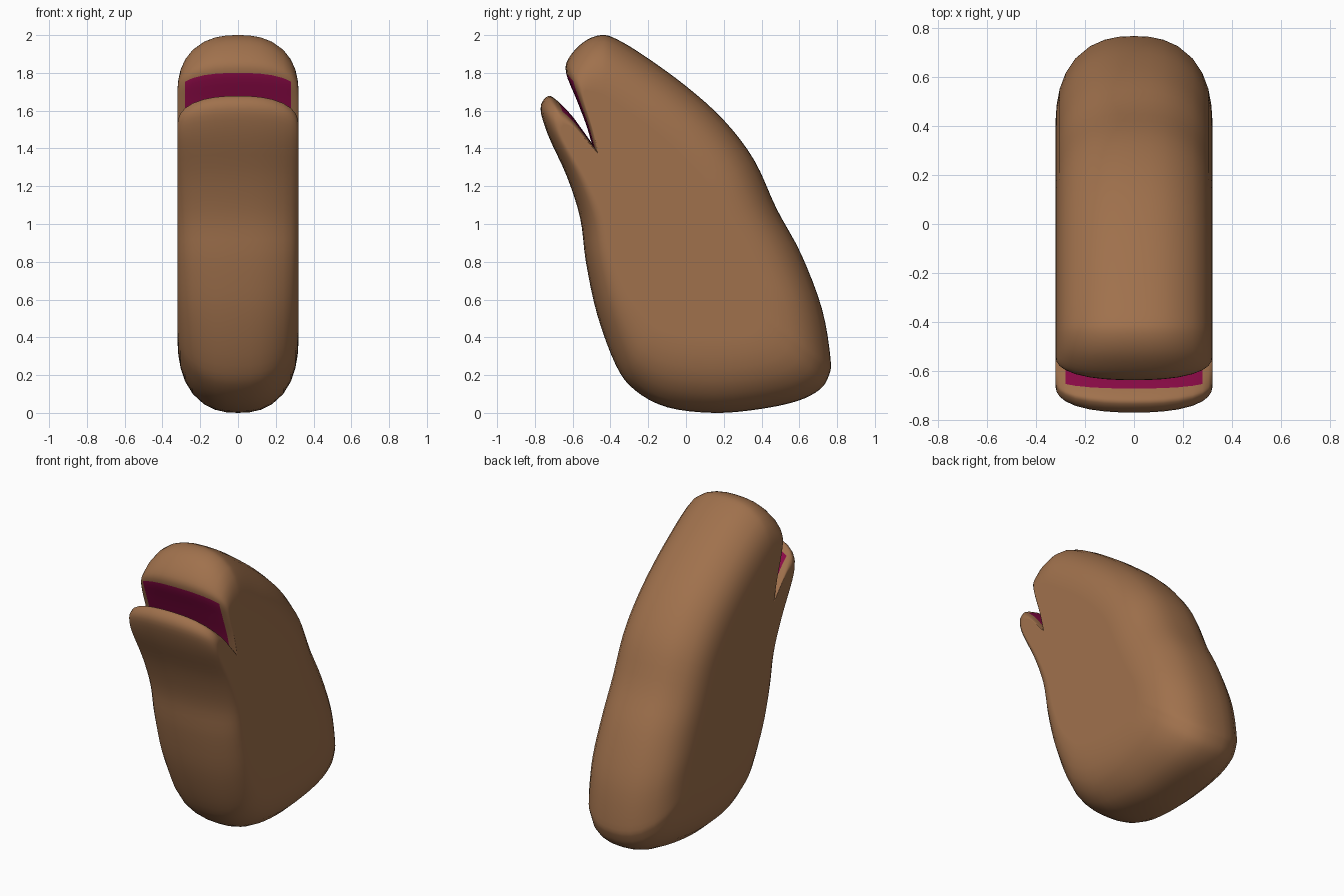
import bpy, bmesh, math
from mathutils import Vector

if "Cube" in bpy.data.objects:
    bpy.data.objects.remove(bpy.data.objects["Cube"])

HALF = 0.32      # half width of the body
SUB = 4          # curve steps between profile points
CORNER = 20      # profile point at the corner of the mouth
LINING = 58.4    # section angle where the mouth lining stops
POWER = 2 / 2.4  # squareness of the rounded cross-section

# side profile: centre line (y, z), then the matching rim of the flat side (y, z)
PROFILE = [
    (0.15, 0.00, 0.13, 0.40), (0.39, 0.02, 0.28, 0.405), (0.59, 0.063, 0.345, 0.42),
    (0.71, 0.125, 0.38, 0.45), (0.757, 0.20, 0.395, 0.49), (0.765, 0.29, 0.40, 0.53),
    (0.72, 0.55, 0.37, 0.66), (0.61, 0.84, 0.29, 0.80), (0.48, 1.08, 0.21, 0.97),
    (0.36, 1.34, 0.11, 1.19), (0.20, 1.55, -0.02, 1.35), (0.00, 1.73, -0.17, 1.49),
    (-0.22, 1.89, -0.32, 1.60), (-0.37, 1.98, -0.42, 1.67), (-0.45, 2.00, -0.46, 1.69),
    (-0.54, 1.965, -0.50, 1.70), (-0.62, 1.88, -0.53, 1.705), (-0.635, 1.80, -0.54, 1.69),
    (-0.58, 1.66, -0.535, 1.64), (-0.53, 1.53, -0.495, 1.51), (-0.50, 1.43, -0.46, 1.365),
    (-0.55, 1.50, -0.535, 1.45), (-0.61, 1.58, -0.595, 1.51), (-0.69, 1.66, -0.635, 1.525),
    (-0.735, 1.675, -0.65, 1.52), (-0.77, 1.61, -0.66, 1.50), (-0.73, 1.47, -0.64, 1.43),
    (-0.63, 1.25, -0.52, 1.22), (-0.56, 1.03, -0.43, 1.02), (-0.53, 0.80, -0.38, 0.82),
    (-0.47, 0.52, -0.30, 0.62), (-0.37, 0.25, -0.20, 0.49), (-0.27, 0.12, -0.13, 0.44),
    (-0.10, 0.03, -0.02, 0.41),
]


def smooth_loop(points):
    """Closed Catmull-Rom curve; the mouth corner stays sharp."""
    pts = [Vector(p) for p in points]
    n, out = len(pts), []
    for i in range(n):
        a, b, c, d = (pts[(i + k) % n] for k in (-1, 0, 1, 2))
        m0 = (c - b) if i == CORNER else (c - a) / 2
        m1 = (c - b) if i + 1 == CORNER else (d - b) / 2
        for s in range(SUB):
            t = s / SUB
            out.append(b * (2*t**3 - 3*t**2 + 1) + m0 * (t**3 - 2*t**2 + t)
                       + c * (3*t**2 - 2*t**3) + m1 * (t**3 - t**2))
    return out


def material(name, colour):
    mat = bpy.data.materials.new(name)
    mat.diffuse_color = (*colour, 1)
    mat.use_nodes = True
    mat.node_tree.nodes["Principled BSDF"].inputs["Base Color"].default_value = mat.diffuse_color
    return mat


outer = smooth_loop([p[:2] for p in PROFILE])
inner = smooth_loop([p[2:] for p in PROFILE])
n = len(outer)

# rounded cross-section: rings of the profile from side to side
half = [8, 18, 30, 45, LINING, 70, 80, 87, 90]
angles = [-a for a in reversed(half)] + [0] + half
bm = bmesh.new()
rings = []
for a in angles:
    s, c = math.sin(math.radians(abs(a))), max(0, math.cos(math.radians(a)))
    x, k = math.copysign(HALF * s ** POWER, a), (0 if abs(a) == 90 else c ** POWER)
    rings.append([bm.verts.new((x, *(i.lerp(o, k)))) for o, i in zip(outer, inner)])

for j, (r0, r1) in enumerate(zip(rings, rings[1:])):
    lined = max(abs(angles[j]), abs(angles[j + 1])) <= LINING
    for i in range(n):
        f = bm.faces.new((r0[i], r0[(i + 1) % n], r1[(i + 1) % n], r1[i]))
        # mouth lining
        if lined and 17 * SUB <= i < 23 * SUB - 1:
            f.material_index = 1

# flat sides
bm.faces.new(rings[0])
bm.faces.new(rings[-1])
bmesh.ops.recalc_face_normals(bm, faces=bm.faces)

mesh = bpy.data.meshes.new("puppet_body")
bm.to_mesh(mesh)
bm.free()
mesh.materials.append(material("brown", (0.35, 0.165, 0.073)))
mesh.materials.append(material("mouth_red", (0.25, 0.003, 0.06)))
body = bpy.data.objects.new("puppet_body", mesh)
bpy.context.collection.objects.link(body)
bpy.context.view_layer.objects.active = body
body.select_set(True)
bpy.ops.object.shade_smooth_by_angle(angle=math.radians(60))

# keep the sides shaded flat
body.modifiers.new("flat_sides", 'WEIGHTED_NORMAL').keep_sharp = True
